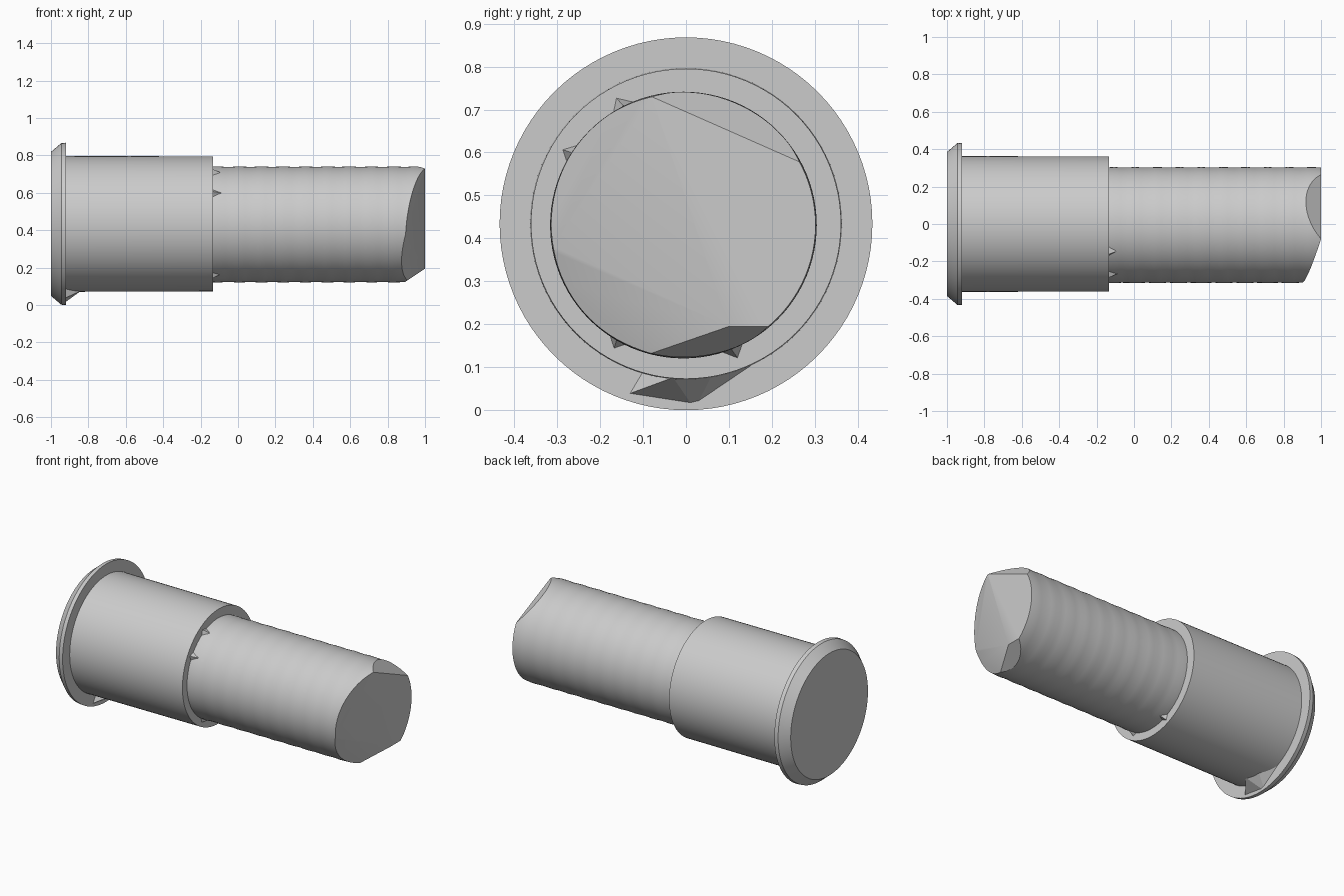
import bpy, bmesh, math
from mathutils import Vector

if "Cube" in bpy.data.objects:
    bpy.data.objects.remove(bpy.data.objects["Cube"])

SIDES = 96
CZ = 0.434  # height of the pin axis

grey = bpy.data.materials.new("plain grey")
grey.diffuse_color = (0.6, 0.6, 0.6, 1)
grey.use_nodes = True
grey.node_tree.nodes["Principled BSDF"].inputs["Base Color"].default_value = grey.diffuse_color


def finish(name, bm, smooth=True):
    bmesh.ops.recalc_face_normals(bm, faces=bm.faces[:])
    mesh = bpy.data.meshes.new(name)
    bm.to_mesh(mesh)
    bm.free()
    obj = bpy.data.objects.new(name, mesh)
    bpy.context.collection.objects.link(obj)
    mesh.materials.append(grey)
    if smooth:
        bpy.ops.object.select_all(action='DESELECT')
        obj.select_set(True)
        bpy.context.view_layer.objects.active = obj
        bpy.ops.object.shade_smooth_by_angle(angle=math.radians(25))
    return obj


def lathe(profile, cy=0.0, cz=CZ):
    """Closed solid turned about the x axis from (x, radius) pairs."""
    bm = bmesh.new()
    rings = []
    for x, r in profile:
        rings.append([bm.verts.new((x, cy + r * math.cos(a), cz + r * math.sin(a)))
                      for a in (2 * math.pi * i / SIDES for i in range(SIDES))])
    for a, b in zip(rings, rings[1:]):
        for i in range(SIDES):
            j = (i + 1) % SIDES
            bm.faces.new((a[i], a[j], b[j], b[i]))
    bm.faces.new(rings[0])
    bm.faces.new(rings[-1])
    return bm


def slice_off(bm, a, b, c):
    """Cut away the +x side of the plane through three points."""
    a, b, c = Vector(a), Vector(b), Vector(c)
    n = (b - a).cross(c - a).normalized()
    if n.x < 0:
        n = -n
    cut = bmesh.ops.bisect_plane(bm, geom=bm.verts[:] + bm.edges[:] + bm.faces[:],
                                 plane_co=a, plane_no=n, clear_outer=True)
    edges = [e for e in cut["geom_cut"] if isinstance(e, bmesh.types.BMEdge)]
    bmesh.ops.holes_fill(bm, edges=edges, sides=0)


def hull(name, points):
    bm = bmesh.new()
    for p in points:
        bm.verts.new(p)
    bmesh.ops.convex_hull(bm, input=bm.verts[:])
    return finish(name, bm, smooth=False)


# Flange with a chamfered outer end
finish("flange", lathe([(-1, 0.385), (-0.945, 0.432), (-0.92, 0.434)]))

# Wide sleeve
finish("sleeve", lathe([(-0.925, 0.363), (-0.135, 0.361)]))

# Slim shaft, slightly wavy, with a broken tip
steps = 32
wave = [(-0.14 + 1.14 * i / steps, 0.309 + 0.0015 * math.sin(i * 1.9)) for i in range(steps + 1)]
shaft = lathe(wave, cy=-0.006, cz=0.431)
top_pt, back_pt, low_pt = (1, -0.08, 0.73), (1, 0.26, 0.58), (1, 0.10, 0.195)
slice_off(shaft, top_pt, low_pt, (0.89, -0.31, 0.32))        # slanted front facet
slice_off(shaft, top_pt, back_pt, (0.91, 0.10, 0.73))        # top chip
slice_off(shaft, low_pt, (1, 0.195, 0.195), (0.90, -0.05, 0.128))  # lower chip
slice_off(shaft, low_pt, (0.87, -0.28, 0.265), (0.89, -0.12, 0.13))  # lower front chip
finish("shaft", shaft)

# Gusset under the flange
hull("flange_gusset", [(-0.94, -0.155, 0.03), (-0.94, 0.02, 0.003), (-0.92, 0.16, 0.11),
                       (-0.84, -0.03, 0.076), (-0.86, 0.06, 0.08), (-0.92, -0.10, 0.09),
                       (-0.92, 0, 0.1)])

# Small burrs where the shaft leaves the sleeve
for i, (angle, reach) in enumerate([(148, 0.05), (118, 0.04), (239, 0.045), (290, 0.035)]):
    def at(x, r, deg):
        t = math.radians(angle + deg)
        return (x, r * math.cos(t), CZ + r * math.sin(t))
    hull(f"burr_{i + 1}", [at(-0.136, 0.335, 1), at(-0.136, 0.30, 7),
                           at(-0.136, 0.30, -7), at(-0.135 + reach, 0.312, 0)])
